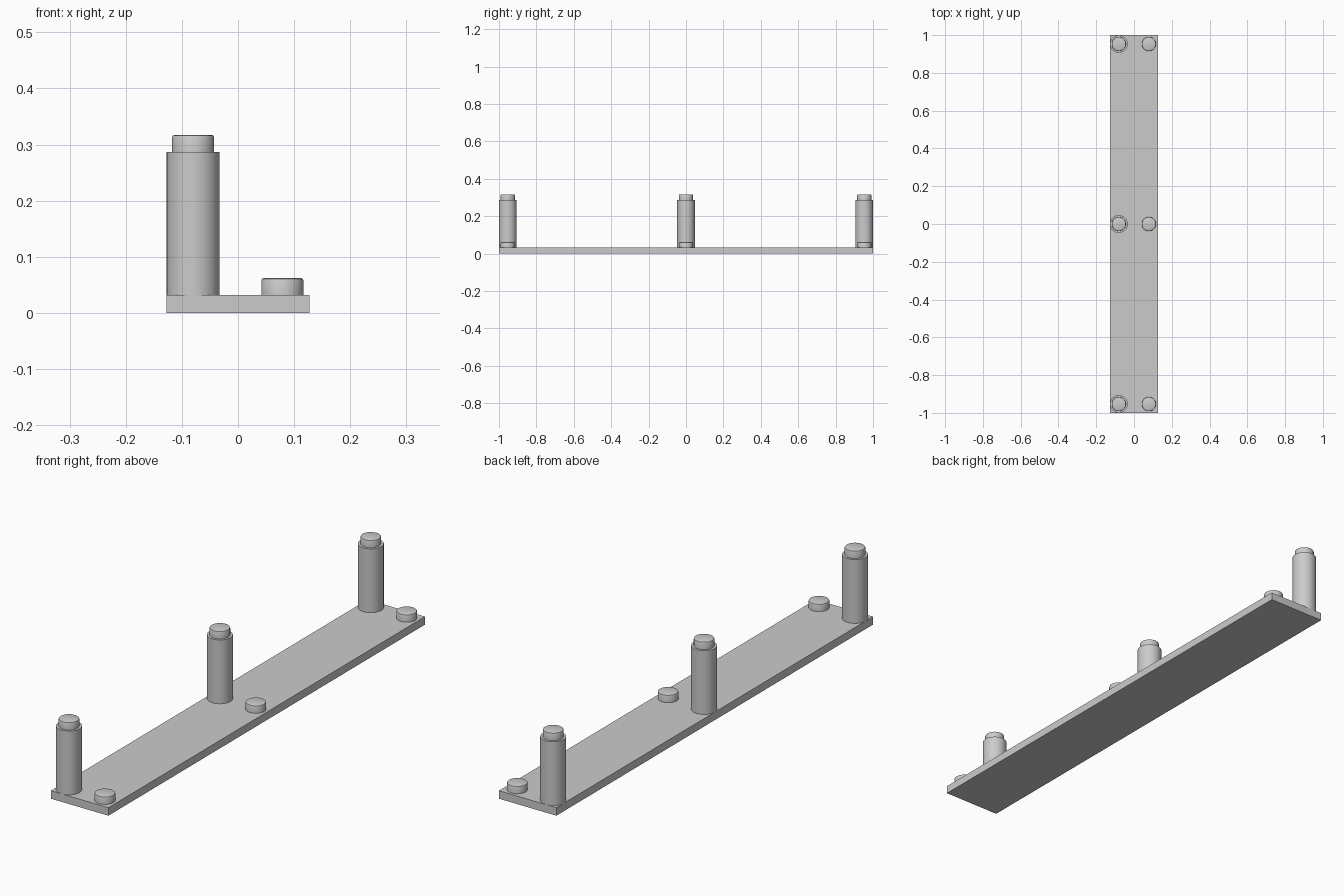
import bpy
import bmesh
from math import cos, sin, tau, radians

old = bpy.data.objects.get("Cube")
if old:
    bpy.data.objects.remove(old, do_unlink=True)

GREY = (0.6, 0.6, 0.6, 1)
grey = bpy.data.materials.new("light grey")
grey.use_nodes = True
grey.diffuse_color = GREY
grey.node_tree.nodes["Principled BSDF"].inputs["Base Color"].default_value = GREY

PLATE_TOP = 0.032
POST_TOP = 0.287
STUD_HEIGHT = 0.03
STUD_R = 0.0375
POST_R = 0.047
EDGE = 0.004
SIDES = 48


def finish(name, bm):
    mesh = bpy.data.meshes.new(name)
    bmesh.ops.recalc_face_normals(bm, faces=bm.faces)
    bm.to_mesh(mesh)
    bm.free()
    mesh.materials.append(grey)
    obj = bpy.data.objects.new(name, mesh)
    bpy.context.collection.objects.link(obj)
    return obj


def turned(name, profile, x, y):
    """Closed solid of revolution from (radius, height) pairs."""
    bm = bmesh.new()
    rings = [[bm.verts.new((r * cos(tau * i / SIDES), r * sin(tau * i / SIDES), z))
              for i in range(SIDES)] for r, z in profile]
    for low, high in zip(rings, rings[1:]):
        for i in range(SIDES):
            j = (i + 1) % SIDES
            bm.faces.new((low[i], low[j], high[j], high[i]))
    bm.faces.new(rings[0][::-1])
    bm.faces.new(rings[-1])
    obj = finish(name, bm)
    obj.location = (x, y, 0)
    bpy.ops.object.select_all(action="DESELECT")
    obj.select_set(True)
    bpy.context.view_layer.objects.active = obj
    bpy.ops.object.shade_smooth_by_angle(angle=radians(30))


def stud_profile(base):
    top = base + STUD_HEIGHT
    return [(STUD_R, base), (STUD_R, top - EDGE),
            (STUD_R - EDGE * 0.3, top - EDGE * 0.3), (STUD_R - EDGE, top)]


# Flat base plate
bm = bmesh.new()
bmesh.ops.create_cube(bm, size=1)
bmesh.ops.scale(bm, vec=(0.254, 2, PLATE_TOP), verts=bm.verts)
bmesh.ops.translate(bm, vec=(0, 0, PLATE_TOP / 2), verts=bm.verts)
finish("base_plate", bm)

# Three tall posts with stepped tops, each paired with a low stud
for label, y in (("front", -0.953), ("middle", 0), ("back", 0.953)):
    post = [(POST_R, PLATE_TOP), (POST_R, POST_TOP)] + stud_profile(POST_TOP)
    turned(label + "_post", post, -0.08, y)
    turned(label + "_stud", stud_profile(PLATE_TOP), 0.079, y)
